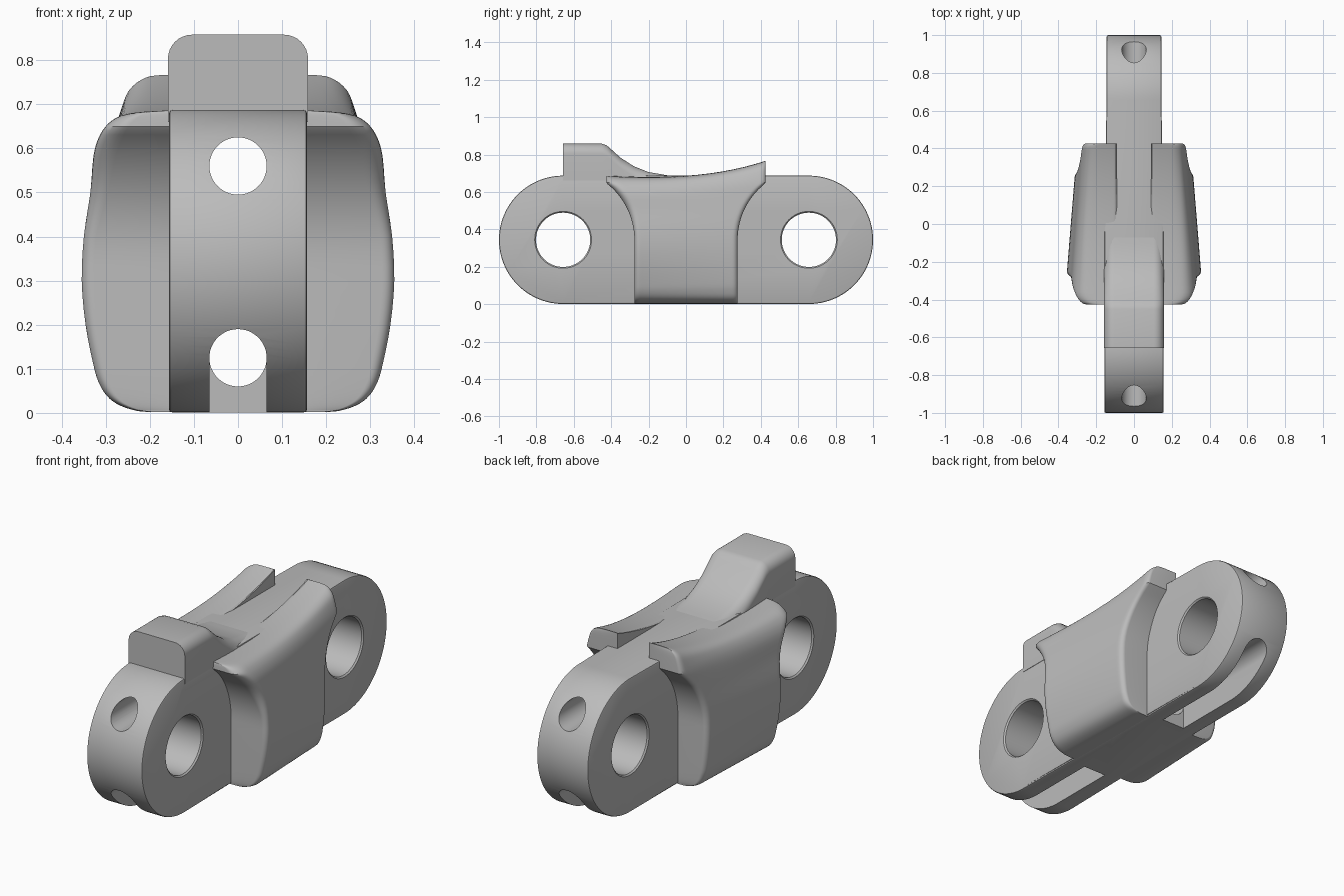
import bpy, bmesh
from math import sin, cos, pi, sqrt

default = bpy.data.objects.get("Cube")
if default:
    bpy.data.objects.remove(default, do_unlink=True)

gray = bpy.data.materials.new("plain gray")
gray.use_nodes = True
COLOR = (0.5, 0.5, 0.5, 1)
gray.diffuse_color = COLOR
gray.node_tree.nodes["Principled BSDF"].inputs["Base Color"].default_value = COLOR

PIN_Y, MID_Z, END_R, PIN_R = 0.657, 0.344, 0.343, 0.145
FRONT_W, BACK_W = 0.157, 0.145


def loft(name, rings, closed=True, caps=True):
    """Skin a list of equally long point rings."""
    bm = bmesh.new()
    rows = [[bm.verts.new(p) for p in ring] for ring in rings]
    n = len(rows[0])
    for a, b in zip(rows, rows[1:]):
        for i in range(n if closed else n - 1):
            j = (i + 1) % n
            bm.faces.new((a[i], a[j], b[j], b[i]))
    if caps:
        bm.faces.new(rows[0])
        bm.faces.new(rows[-1])
    bmesh.ops.recalc_face_normals(bm, faces=bm.faces)
    mesh = bpy.data.meshes.new(name)
    bm.to_mesh(mesh)
    bm.free()
    mesh.materials.append(gray)
    obj = bpy.data.objects.new(name, mesh)
    bpy.context.collection.objects.link(obj)
    return obj


def finish(obj):
    """Apply modifiers and shade smooth with sharp creases."""
    bpy.ops.object.select_all(action='DESELECT')
    obj.select_set(True)
    bpy.context.view_layer.objects.active = obj
    for m in list(obj.modifiers):
        bpy.ops.object.modifier_apply(modifier=m.name)
    bpy.ops.object.shade_smooth_by_angle(angle=0.6)


def circle(r, n=64):
    return [(r * cos(2 * pi * i / n), r * sin(2 * pi * i / n)) for i in range(n)]


# Link body: rounded-end bar, slightly wider at the front
outline = []
for side in (1, -1):
    for i in range(49):
        a = -pi / 2 + pi * i / 48
        outline.append((side * (PIN_Y + END_R * cos(a)), MID_Z + side * END_R * sin(a)))
    outline.append((side * -0.01, MID_Z + side * END_R))
    outline.append((side * -0.03, MID_Z + side * END_R))


def half_width(y):
    return FRONT_W if y < 0 else BACK_W


body = loft("link_body", [[(s * half_width(y), y, z) for y, z in outline] for s in (-1, 1)])
bevel = body.modifiers.new("edge", 'BEVEL')
bevel.width, bevel.segments, bevel.limit_method, bevel.angle_limit = 0.008, 2, 'ANGLE', 1.0

# Cutters: pin holes with small flares, lengthwise tunnels, bottom slots
cutters = []
for side, w in ((-1, FRONT_W), (1, BACK_W)):
    f = 0.007
    stations = [(-0.3, f), (-w, f), (f - w, 0), (w - f, 0), (w, f), (0.3, f)]
    cutters.append(loft("pin_cutter", [[(x, side * PIN_Y + a, MID_Z + b) for a, b in circle(PIN_R + g)]
                                       for x, g in stations]))
for z in (0.56, 0.125):
    cutters.append(loft("tunnel_cutter", [[(a, y, z + b) for a, b in circle(0.065, 48)]
                                          for y in (-1.2, 1.2)]))
for side in (-1, 1):
    corners = [(-0.065, -0.1), (0.065, -0.1), (0.065, 0.125), (-0.065, 0.125)]
    cutters.append(loft("slot_cutter", [[(x, side * y, z) for x, z in corners] for y in (0.3, 1.2)]))
for c in cutters:
    m = body.modifiers.new("cut", 'BOOLEAN')
    m.operation, m.solver, m.object = 'DIFFERENCE', 'EXACT', c
    c.hide_render = True
finish(body)
for c in cutters:
    bpy.data.objects.remove(c, do_unlink=True)

# Drive lug: rounded block with a swept tail
crest = [(-0.657, 0.858), (-0.45, 0.858), (-0.425, 0.85), (-0.40, 0.828), (-0.35, 0.783),
         (-0.28, 0.738), (-0.2, 0.706), (-0.1, 0.689), (0, 0.682), (0.05, 0.675)]
LUG_W, LUG_R = 0.159, 0.055
rings = []
for y, top in crest:
    right = [(LUG_W, 0.66)]
    for i in range(9):
        a = pi / 2 * i / 8
        right.append((LUG_W - LUG_R + LUG_R * cos(a), max(0.665, top - LUG_R + LUG_R * sin(a))))
    rings.append([(x, y, z) for x, z in right] + [(-x, y, z) for x, z in reversed(right)])
finish(loft("drive_lug", rings))

# Side wings: front and back cross-sections blended along the length
INNER = 0.09
front = [(.09, .002), (.2, .002), (.24, .007), (.275, .02), (.3, .04), (.318, .07), (.33, .11),
         (.348, .2), (.357, .3), (.352, .4), (.338, .5), (.332, .58), (.322, .62), (.305, .65),
         (.28, .671), (.245, .682), (.18, .686), (.11, .686), (.096, .682), (.09, .67), (.09, .6)]
back = [(.09, .002), (.19, .002), (.225, .007), (.255, .02), (.275, .04), (.288, .07), (.298, .11),
        (.308, .2), (.312, .3), (.308, .4), (.296, .5), (.283, .59), (.274, .65), (.262, .7),
        (.247, .737), (.222, .759), (.19, .766), (.11, .766), (.096, .762), (.09, .75), (.09, .6)]


def reach(z):
    """Half length of the wing: straight below, clearing a circle about the pin above."""
    if z < MID_Z:
        return 0.276
    return min(0.426, PIN_Y - sqrt(max(0, 0.381 ** 2 - (z - MID_Z) ** 2)))


def dense(points, steps=3):
    """Catmull-Rom refinement of a section."""
    out = []
    p = [points[0]] + points + [points[-1]]
    for a, b, c, d in zip(p, p[1:], p[2:], p[3:]):
        for k in range(steps):
            t = k / steps
            out.append(tuple(0.5 * (2 * q + (r - o) * t + (2 * o - 5 * q + 4 * r - s) * t * t
                                    + (3 * q - o - 3 * r + s) * t ** 3)
                             for o, q, r, s in zip(a, b, c, d)))
    return out + [points[-1]]


def wing_point(f, b, u):
    s = (u + 1) / 2
    rise = s ** 3 - 0.5 * s * (1 - s)
    z = f[1] + (b[1] - f[1]) * rise
    y = u * reach(z)
    x = f[0] + (b[0] - f[0]) * s
    # rounded outer corner, broader at the upper front
    high = max(0, (z - 0.4) / 0.29)
    r = 0.028 + (0.045 * high if u < 0 else 0)
    d = min(r, reach(z) - abs(y))
    inset = r - sqrt(r * r - (r - d) ** 2)
    x = INNER + (x - INNER) * (1 - inset / 0.25)
    return x, y, z


columns = [0.0]
for v in (0.15, 0.3, 0.45, 0.6, 0.72, 0.8, 0.85, 0.89, 0.92, 0.945, 0.965, 0.98, 0.99, 0.997, 1):
    columns = [-v] + columns + [v]
sections = list(zip(dense(front), dense(back)))
rings = [[wing_point(f, b, u) for f, b in sections] for u in columns]
cap = [[(INNER, y, z) for x, y, z in rings[k]] for k in (0, -1)]
wing = loft("side_wings", [cap[0]] + rings + [cap[1]], closed=False, caps=False)
mirror = wing.modifiers.new("other side", 'MIRROR')
mirror.use_mirror_merge = False
finish(wing)
